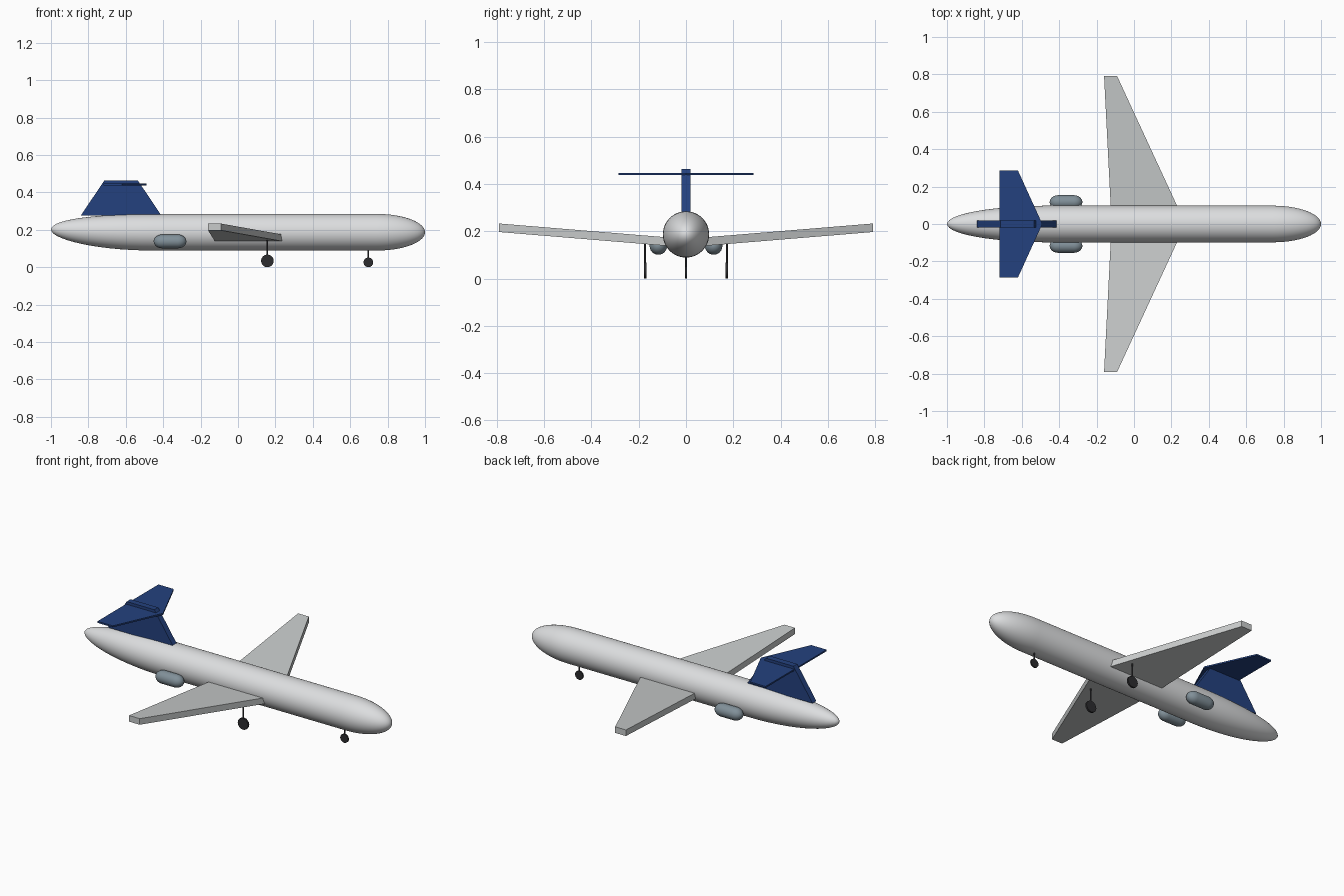
import bpy
import bmesh
from math import sin, cos, pi
from mathutils import Matrix, Vector

old = bpy.data.objects.get("Cube")
if old:
    bpy.data.objects.remove(old, do_unlink=True)


def material(name, rgb):
    mat = bpy.data.materials.new(name)
    mat.use_nodes = True
    mat.diffuse_color = (*rgb, 1)
    bsdf = mat.node_tree.nodes["Principled BSDF"]
    bsdf.inputs["Base Color"].default_value = (*rgb, 1)
    return mat


WHITE = material("body white", (0.72, 0.73, 0.74))
GREY = material("wing grey", (0.58, 0.60, 0.60))
BLUE = material("tail blue", (0.017, 0.053, 0.21))
STEEL = material("engine steel", (0.22, 0.28, 0.32))
RUBBER = material("tyre black", (0.025, 0.025, 0.028))
STRUT = material("strut dark grey", (0.04, 0.04, 0.045))


def finish(name, bm, mat, smooth=False):
    bmesh.ops.recalc_face_normals(bm, faces=bm.faces)
    mesh = bpy.data.meshes.new(name)
    bm.to_mesh(mesh)
    bm.free()
    mesh.materials.append(mat)
    obj = bpy.data.objects.new(name, mesh)
    bpy.context.collection.objects.link(obj)
    if smooth:
        bpy.ops.object.select_all(action="DESELECT")
        bpy.context.view_layer.objects.active = obj
        obj.select_set(True)
        bpy.ops.object.shade_smooth_by_angle(angle=0.7)
    return obj


def lathe_x(name, stations, y, mat, sides):
    """Round body along x from stations (x, radius, centre height)."""
    bm = bmesh.new()
    rings = []
    for x, r, z in stations:
        if r < 1e-5:
            rings.append([bm.verts.new((x, y, z))] * sides)
        else:
            rings.append([bm.verts.new((x, y + r * cos(2 * pi * i / sides),
                                        z + r * sin(2 * pi * i / sides)))
                          for i in range(sides)])
    for a, b in zip(rings, rings[1:]):
        for i in range(sides):
            j = (i + 1) % sides
            bm.faces.new(dict.fromkeys((a[i], a[j], b[j], b[i])))
    return finish(name, bm, mat, True)


def loft(name, first, second, mat):
    """Solid between two matching polygons."""
    bm = bmesh.new()
    a = [bm.verts.new(p) for p in first]
    b = [bm.verts.new(p) for p in second]
    bm.faces.new(a)
    bm.faces.new(b)
    for i in range(len(a)):
        j = (i + 1) % len(a)
        bm.faces.new((a[i], a[j], b[j], b[i]))
    return finish(name, bm, mat)


def cylinder(name, centre, radius, length, axis, mat, sides):
    bm = bmesh.new()
    turn = Vector((0, 0, 1)).rotation_difference(Vector(axis)).to_matrix().to_4x4()
    bmesh.ops.create_cone(bm, cap_ends=True, segments=sides, radius1=radius,
                          radius2=radius, depth=length,
                          matrix=Matrix.Translation(centre) @ turn)
    return finish(name, bm, mat, True)


def body_stations(tail, tail_len, nose, nose_len, r, z, lift, steps):
    """Elliptical tail and nose caps joined by a straight tube."""
    angles = [pi / 2 * i / steps for i in range(steps + 1)]
    back = [(tail - tail_len * cos(a), r * sin(a), z + lift * cos(a) ** 2)
            for a in angles]
    front = [(nose + nose_len * sin(a), r * cos(a), z) for a in angles]
    return back + front


# Fuselage with a long upswept tail
lathe_x("fuselage", body_stations(-0.45, 0.55, 0.74, 0.26, 0.098, 0.187, 0.015, 14),
        0, WHITE, 48)

# Tail fin and the thin tailplane through its top
fin_profile = [(-0.84, 0.277), (-0.41, 0.277), (-0.535, 0.463), (-0.715, 0.463)]
loft("tail_fin", [(x, -0.018, z) for x, z in fin_profile],
     [(x, 0.018, z) for x, z in fin_profile], BLUE)
plane_outline = [(-0.72, -0.285), (-0.62, -0.285), (-0.49, 0),
                 (-0.62, 0.285), (-0.72, 0.285)]
loft("tailplane", [(x, y, 0.438) for x, y in plane_outline],
     [(x, y, 0.447) for x, y in plane_outline], BLUE)


def rib(rear, front, y, low, high):
    return [(rear, y, low), (front, y, low), (front, y, high), (rear, y, high)]


# Wings, engines and main gear on both sides
for side, s in (("left", 1), ("right", -1)):
    loft(side + "_wing", rib(-0.124, 0.236, s * 0.085, 0.139, 0.175),
         rib(-0.16, -0.09, s * 0.79, 0.197, 0.233), GREY)
    lathe_x(side + "_engine",
            body_stations(-0.405, 0.046, -0.322, 0.046, 0.037, 0.138, 0, 8),
            s * 0.117, STEEL, 24)
    cylinder(side + "_main_wheel", (0.157, s * 0.173, 0.034), 0.034, 0.011,
             (0, 1, 0), RUBBER, 16)
    cylinder(side + "_main_strut", (0.157, s * 0.173, 0.098), 0.004, 0.12,
             (0, 0, 1), STRUT, 8)

# Nose gear
cylinder("nose_wheel", (0.697, 0, 0.026), 0.026, 0.008, (0, 1, 0), RUBBER, 16)
cylinder("nose_strut", (0.697, 0, 0.065), 0.004, 0.08, (0, 0, 1), STRUT, 8)
